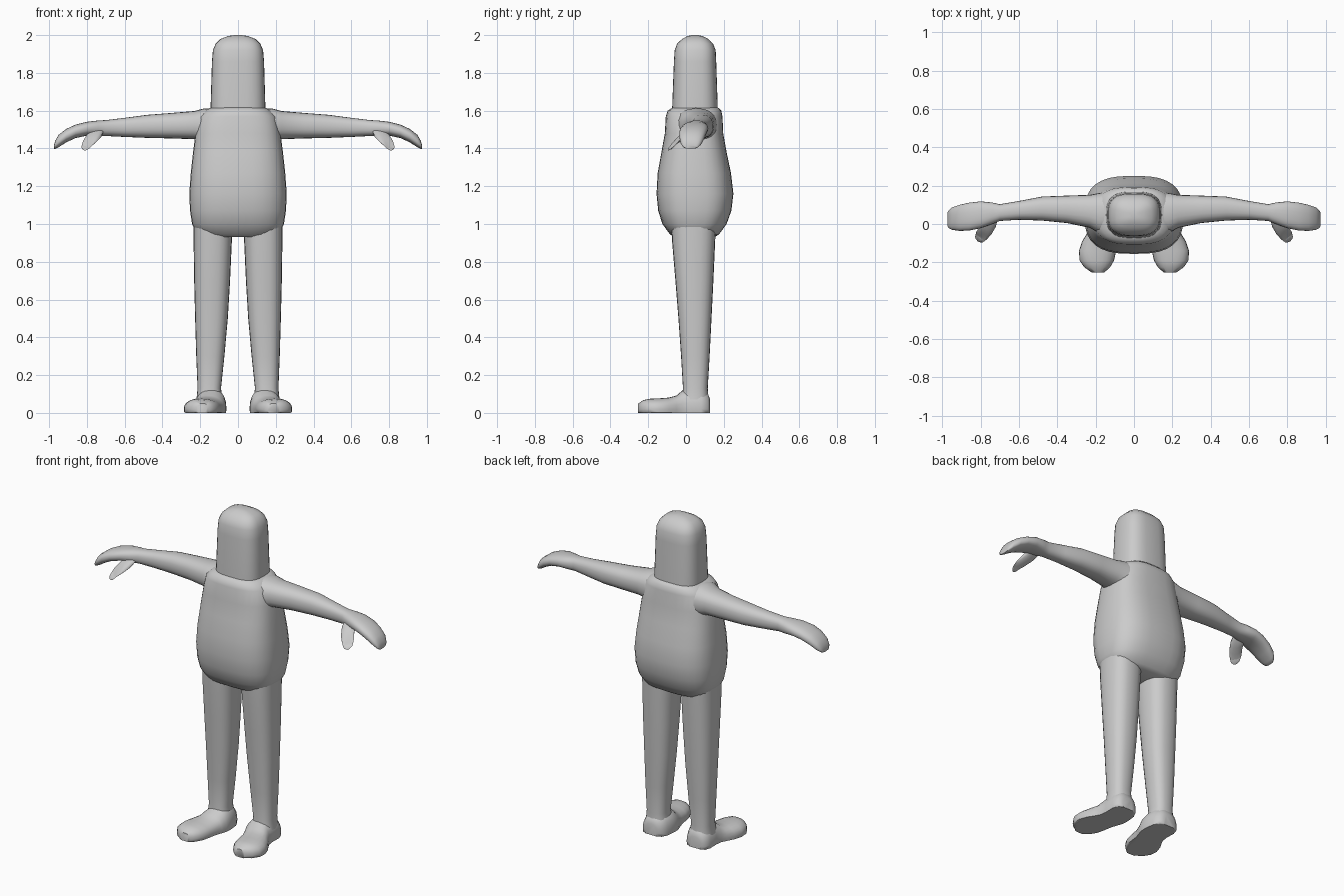
import bpy, bmesh, math
from mathutils import Vector

grey = bpy.data.materials.new("plain grey")
grey.diffuse_color = (0.6, 0.6, 0.6, 1)


def power(v, n):
    return math.copysign(abs(v) ** (2 / n), v)


def loft(name, rings, n=2.4, sides=24, angle=50, mirror=False):
    """Skin rings of (centre, half vector u, half vector v) with rounded-square outlines."""
    bm = bmesh.new()
    loops = []
    for c, u, v in rings:
        c, u, v = Vector(c), Vector(u), Vector(v)
        loop = []
        for i in range(sides):
            a = math.tau * i / sides
            p = c + u * power(math.cos(a), n) + v * power(math.sin(a), n)
            p.z = max(p.z, 0)
            loop.append(bm.verts.new(p))
        loops.append(loop)
    for a, b in zip(loops, loops[1:]):
        for i in range(sides):
            j = (i + 1) % sides
            bm.faces.new((a[i], a[j], b[j], b[i]))
    bm.faces.new(loops[0][::-1])
    bm.faces.new(loops[-1])
    bmesh.ops.recalc_face_normals(bm, faces=bm.faces)
    mesh = bpy.data.meshes.new(name)
    bm.to_mesh(mesh)
    bm.free()
    mesh.materials.append(grey)
    obj = bpy.data.objects.new(name, mesh)
    bpy.context.collection.objects.link(obj)
    if mirror:
        obj.modifiers.new("other side", 'MIRROR')
    bpy.ops.object.select_all(action='DESELECT')
    obj.select_set(True)
    bpy.context.view_layer.objects.active = obj
    bpy.ops.object.shade_smooth_by_angle(angle=math.radians(angle))
    return obj


def upright(rows):
    """Rows of z, x min, x max, y min, y max."""
    return [(((a + b) / 2, (c + d) / 2, z), ((b - a) / 2, 0, 0), (0, (d - c) / 2, 0))
            for z, a, b, c, d in rows]


def sideways(rows):
    """Rows of x, y min, y max, z min, z max."""
    return [((x, (a + b) / 2, (c + d) / 2), (0, (b - a) / 2, 0), (0, 0, (d - c) / 2))
            for x, a, b, c, d in rows]


# Trunk with a full belly and narrow shoulders
loft("torso", upright([
    (0.93, -0.17, 0.17, -0.06, 0.15),
    (0.945, -0.215, 0.215, -0.085, 0.175),
    (1.00, -0.243, 0.243, -0.125, 0.215),
    (1.07, -0.254, 0.254, -0.147, 0.24),
    (1.16, -0.258, 0.258, -0.156, 0.251),
    (1.27, -0.25, 0.25, -0.15, 0.238),
    (1.38, -0.238, 0.238, -0.13, 0.215),
    (1.48, -0.225, 0.225, -0.112, 0.197),
    (1.57, -0.205, 0.205, -0.107, 0.193),
    (1.60, -0.175, 0.175, -0.097, 0.187),
    (1.618, -0.14, 0.14, -0.07, 0.168)]), n=2.8, sides=32)

# Tall rounded head
loft("head", upright([
    (1.56, -0.145, 0.145, -0.074, 0.17),
    (1.62, -0.145, 0.145, -0.073, 0.168),
    (1.86, -0.138, 0.138, -0.064, 0.16),
    (1.92, -0.133, 0.133, -0.06, 0.157),
    (1.955, -0.118, 0.118, -0.047, 0.143),
    (1.98, -0.092, 0.092, -0.02, 0.118),
    (1.995, -0.052, 0.052, 0.008, 0.088),
    (2.00, -0.02, 0.02, 0.03, 0.065)]), n=2.9, sides=32)

# Tapered legs
loft("legs", upright([
    (1.00, 0.03, 0.235, -0.078, 0.158),
    (0.90, 0.033, 0.235, -0.073, 0.154),
    (0.70, 0.042, 0.232, -0.056, 0.145),
    (0.50, 0.054, 0.227, -0.04, 0.135),
    (0.30, 0.072, 0.221, -0.026, 0.125),
    (0.13, 0.09, 0.214, -0.016, 0.115),
    (0.07, 0.08, 0.22, -0.025, 0.12)]), n=2.5, mirror=True)

# Shoes: cross-sections run from heel to toe, flat underneath
shoe = []
for y, x, w, h in [(0.128, 0.15, 0.04, 0.07), (0.115, 0.15, 0.065, 0.105),
                   (0.08, 0.147, 0.08, 0.128), (0.02, 0.143, 0.082, 0.13),
                   (-0.02, 0.147, 0.084, 0.118), (-0.05, 0.16, 0.086, 0.092),
                   (-0.09, 0.178, 0.092, 0.081), (-0.14, 0.19, 0.097, 0.077),
                   (-0.19, 0.194, 0.09, 0.075), (-0.225, 0.192, 0.068, 0.068),
                   (-0.253, 0.188, 0.033, 0.05)]:
    base = 0.02
    shoe.append(((x, y, base), (w, 0, 0), (0, 0, h - base)))
loft("shoes", shoe, n=2.3, mirror=True)

# Outstretched arms running into mitten hands that curl down
loft("arms", sideways([
    (0.10, -0.06, 0.17, 1.40, 1.61),
    (0.18, -0.05, 0.162, 1.435, 1.612),
    (0.23, -0.02, 0.152, 1.449, 1.598),
    (0.35, 0.005, 0.148, 1.453, 1.588),
    (0.48, 0.018, 0.143, 1.456, 1.578),
    (0.60, 0.022, 0.12, 1.461, 1.562),
    (0.70, 0.016, 0.103, 1.466, 1.55),
    (0.74, 0.0, 0.112, 1.466, 1.548),
    (0.80, -0.022, 0.118, 1.468, 1.541),
    (0.86, -0.034, 0.111, 1.455, 1.526),
    (0.91, -0.036, 0.10, 1.432, 1.503),
    (0.95, -0.03, 0.086, 1.406, 1.472),
    (0.968, -0.02, 0.07, 1.398, 1.44),
    (0.974, -0.008, 0.055, 1.398, 1.418)]), mirror=True)

# Hooked thumbs in front of the palms
loft("thumbs", [
    ((0.745, 0.04, 1.50), (0.035, 0.01, 0), (0, 0.025, 0.03)),
    ((0.757, 0.0, 1.475), (0.037, 0.012, 0), (0, 0.02, 0.03)),
    ((0.775, -0.035, 1.452), (0.034, 0.014, 0), (0, 0.016, 0.027)),
    ((0.795, -0.06, 1.428), (0.029, 0.014, 0), (0, 0.018, 0.021)),
    ((0.806, -0.076, 1.408), (0.023, 0.01, 0), (0, 0.018, 0.014)),
    ((0.81, -0.084, 1.395), (0.012, 0.005, 0), (0, 0.009, 0.005))],
    n=2.1, sides=14, mirror=True)
